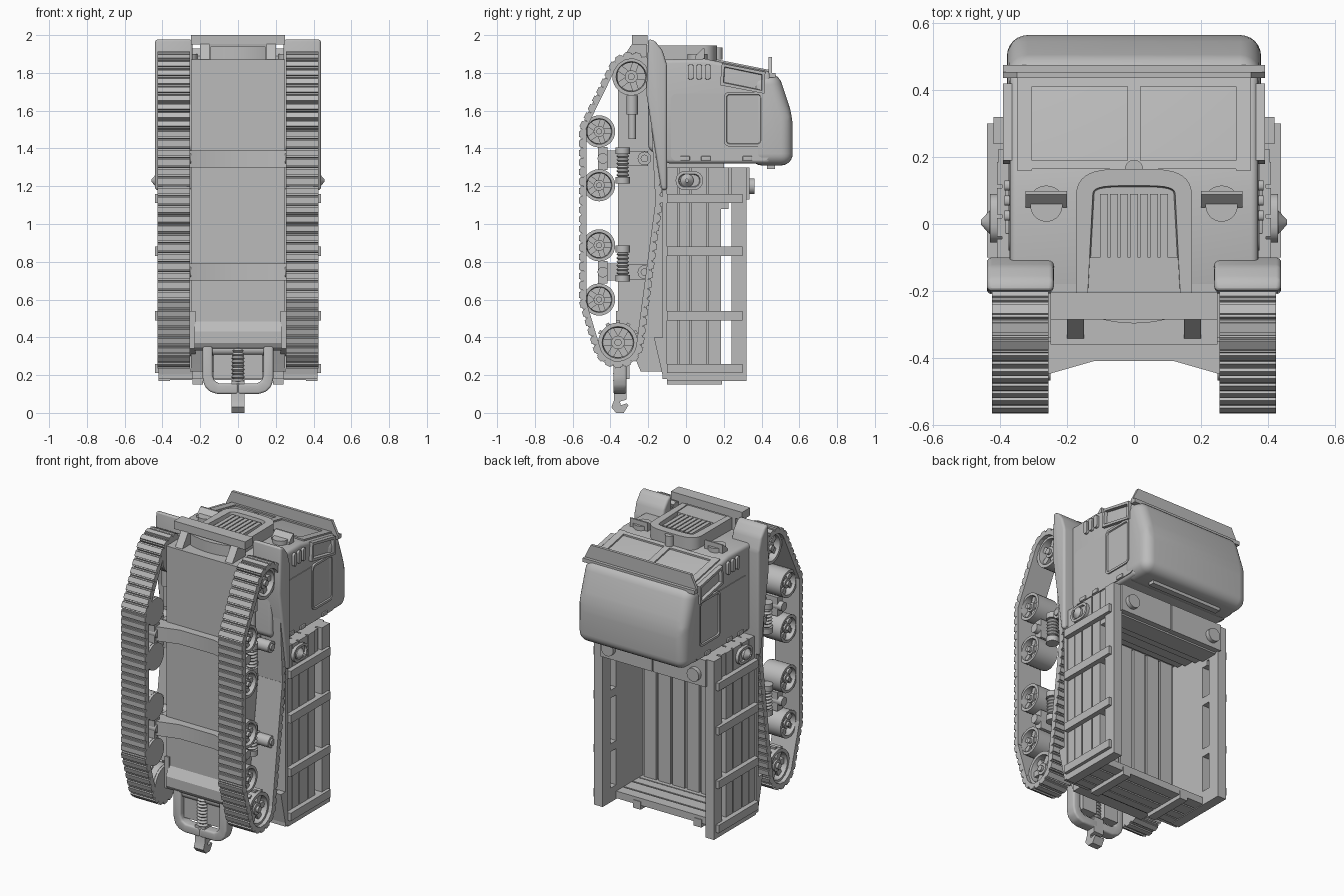
import bpy, bmesh, math
from mathutils import Vector, geometry

old = bpy.data.objects.get("Cube")
if old:
    bpy.data.objects.remove(old)

GREY = (0.5, 0.5, 0.5, 1)
grey = bpy.data.materials.new("plain grey")
grey.use_nodes = True
grey.diffuse_color = GREY
grey.node_tree.nodes["Principled BSDF"].inputs["Base Color"].default_value = GREY


def place(axis, t, p, q):
    """Point with t along the axis and p, q on the other two, in xyz order."""
    return {"x": (t, p, q), "y": (p, t, q), "z": (p, q, t)}[axis]


def prism(bm, pts, axis, a, b, rim=0, sink=0):
    lo = [bm.verts.new(place(axis, a, *p)) for p in pts]
    hi = [bm.verts.new(place(axis, b, *p)) for p in pts]
    bm.faces.new(lo)
    top = bm.faces.new(hi)
    n = len(pts)
    for i in range(n):
        j = (i + 1) % n
        bm.faces.new((lo[i], lo[j], hi[j], hi[i]))
    bmesh.ops.recalc_face_normals(bm, faces=bm.faces)
    if rim:
        bmesh.ops.inset_region(bm, faces=[top], thickness=rim)
        bmesh.ops.inset_region(bm, faces=[top], thickness=0.004, depth=-sink)


def box(bm, x, y, z):
    prism(bm, [(x[0], y[0]), (x[1], y[0]), (x[1], y[1]), (x[0], y[1])], "z", *z)


def lathe(bm, axis, centre, profile, n=24):
    """Spin a closed profile of (along axis, radius) points."""
    rings = []
    for t, r in profile:
        rings.append([bm.verts.new(place(axis, t, centre[0] + r * math.cos(k * math.tau / n),
                                         centre[1] + r * math.sin(k * math.tau / n))) for k in range(n)])
    for i, ring in enumerate(rings):
        nxt = rings[(i + 1) % len(rings)]
        for k in range(n):
            bm.faces.new((ring[k], ring[k - 1], nxt[k - 1], nxt[k]))


def coil(bm, centre, low, high, r):
    """Ridged upright spring."""
    count = round((high - low) / .01)
    ridges = [(low + k * .01, r * .7 if k % 2 else r) for k in range(count + 1)]
    lathe(bm, "z", centre, [(low, .005)] + ridges + [(high, .005)], 16)


def rod(bm, axis, centre, a, b, r, n=20):
    prism(bm, [(centre[0] + r * math.cos(k * math.tau / n), centre[1] + r * math.sin(k * math.tau / n))
               for k in range(n)], axis, a, b)


def rounded(p, q, r, n=5):
    """Rounded rectangle between corners p and q."""
    out = []
    for c, (u, v) in enumerate([(q[0] - r, q[1] - r), (p[0] + r, q[1] - r),
                                (p[0] + r, p[1] + r), (q[0] - r, p[1] + r)]):
        for k in range(n):
            a = (c + k / (n - 1)) * math.pi / 2
            out.append((u + r * math.cos(a), v + r * math.sin(a)))
    return out


def done(name, bm, mirror=False, bevel=0, segs=4):
    bmesh.ops.recalc_face_normals(bm, faces=bm.faces)
    if bevel:
        sharp = [e for e in bm.edges if e.is_manifold and e.calc_face_angle(0) > 0.25]
        bmesh.ops.bevel(bm, geom=sharp, offset=bevel, segments=segs, profile=0.5, affect="EDGES", clamp_overlap=True)
    me = bpy.data.meshes.new(name)
    bm.to_mesh(me)
    bm.free()
    me.materials.append(grey)
    ob = bpy.data.objects.new(name, me)
    bpy.context.collection.objects.link(ob)
    bpy.ops.object.select_all(action="DESELECT")
    ob.select_set(True)
    bpy.context.view_layer.objects.active = ob
    bpy.ops.object.shade_smooth_by_angle(angle=math.radians(25))
    if mirror:
        ob.modifiers.new("mirror", "MIRROR")


def boxes(name, items, mirror=False, bevel=0):
    bm = bmesh.new()
    for b in items:
        box(bm, *b)
    done(name, bm, mirror, bevel)


def shape(name, pts, axis, a, b, mirror=False, bevel=0, segs=4, rim=0, sink=0):
    bm = bmesh.new()
    prism(bm, pts, axis, a, b, rim, sink)
    done(name, bm, mirror, bevel, segs)


# Hull, cross straps and bumper
shape("hull", [(-.36, .485), (-.36, 1.87), (-.1, 1.87), (-.1, .22), (-.24, .22), (-.3, .36)], "x", -.25, .25)
shape("axle_housing", [(-.3, .485), (-.36, .485), (-.395, .43), (-.395, .37), (-.38, .345), (-.35, .33), (-.3, .33)],
      "x", -.23, .23)
strap = [(-.3, -.35), (-.26, -.45), (-.12, -.41), (.12, -.41), (.26, -.45), (.3, -.35)]
for name, z in (("front_cross_strap", 1.3), ("rear_cross_strap", .7)):
    shape(name, strap, "z", z, z + .09)
boxes("bumper", [((-.25, .25), (-.285, -.205), (1.95, 2))])
shape("bumper_bracket", [(-.35, 1.86), (-.28, 1.96), (-.21, 1.96), (-.21, 1.86)], "x", .15, .2, True)
nose = [(x * .0145, -.297 + x * x * .00027) for x in range(-10, 11)]
shape("nose_panel", nose + [(.145, -.1), (-.145, -.1)], "z", 1.86, 1.94)
shape("rear_side_plate", [(-.37, .54), (-.37, .34), (-.24, .3), (-.24, .22), (-.18, .22), (-.18, .54)],
      "x", .225, .255, True)

# Tracks: belt wrapped around the wheels
wheels = [(-.29, 1.78, .115), (-.46, 1.49, .09), (-.46, .6, .09), (-.36, .373, .12), (-.23, 1.12, .09)]
ring = [Vector((y + r * math.cos(k * math.tau / 48), z + r * math.sin(k * math.tau / 48)))
        for y, z, r in wheels for k in range(48)]
loop = [ring[i] for i in geometry.convex_hull_2d(ring)]
loop.append(loop[0])
total = sum((b - a).length for a, b in zip(loop, loop[1:]))
links = 72
pitch = total / links
bm = bmesh.new()
want, run = 0, 0
for a, b in zip(loop, loop[1:]):
    d = (b - a).normalized()
    out = Vector((d.y, -d.x))
    if out.dot(a - Vector((-.35, 1.1))) < 0:
        out = -out
    while want < links and want * pitch < run + (b - a).length:
        c = a + d * (want * pitch - run)
        for half, low, high in ((.52, -.022, .008), (.34, 0, .016)):
            h = d * pitch * half
            prism(bm, [c - h + out * low, c + h + out * low, c + h * .9 + out * high, c - h * .9 + out * high],
                  "x", .255, .425)
        want += 1
    run += (b - a).length
done("track", bm, True)


# Spoked wheels
def wheel(name, y, z, r, spokes, teeth=0):
    bm = bmesh.new()
    lathe(bm, "x", (y, z), [(.27, r), (.4, r), (.4, r * .8), (.36, r * .74), (.27, r * .74)], 28)
    rod(bm, "x", (y, z), .26, .39, r * .34)
    rod(bm, "x", (y, z), .39, .405, r * .18)
    rod(bm, "x", (y, z), .255, .3, r * .98, 28)
    for k in range(spokes + teeth):
        tooth = k >= spokes
        t = k * math.tau / (teeth if tooth else spokes)
        u, v, c = Vector((math.cos(t), math.sin(t))), Vector((-math.sin(t), math.cos(t))), Vector((y, z))
        p, q, w = (r * .95, r * 1.1, r * .1) if tooth else (r * .2, r * .77, r * .17)
        prism(bm, [c + u * p - v * w, c + u * q - v * w, c + u * q + v * w, c + u * p + v * w], "x", .31, .38)
    done(name, bm, True)


wheel("front_idler", -.29, 1.78, .1, 5)
for i, z in enumerate((1.49, 1.205, .887, .6)):
    wheel("road_wheel_%d" % (i + 1), -.46, z, .085, 5)
wheel("drive_sprocket", -.36, .373, .105, 6, 12)

# Suspension: springs, pivots and rocker arms
for name, z, pivot in (("front", 1.31, 1.347), ("rear", .79, .745)):
    bm = bmesh.new()
    coil(bm, (.33, -.335), z - .07, z + .07, .034)
    for s in (-1, 1):
        rod(bm, "z", (.33, -.335), z + s * .06, z + s * .095, .038)
    done(name + "_spring", bm, True)
    bm = bmesh.new()
    rod(bm, "x", (-.22, pivot), .2, .39, .036)
    rod(bm, "x", (-.22, pivot), .39, .4, .02)
    rod(bm, "x", (-.44, pivot), .25, .38, .028)
    box(bm, (.26, .35), (-.465, -.415), (pivot - .06, pivot + .06))
    box(bm, (.25, .3), (-.34, -.2), (pivot - .04, pivot + .04))
    done(name + "_rocker_pivot", bm, True)
bm = bmesh.new()
rod(bm, "z", (.3, -.285), 1.45, 1.68, .02)
rod(bm, "z", (.3, -.285), 1.58, 1.68, .03)
done("track_tensioner", bm, True)

# Mudguards
shape("front_mudguard", [(-.21, 1.69), (-.2, 1.98), (-.165, 1.97), (-.125, 1.92), (-.1, 1.84), (-.1, 1.18), (-.13, 1.18)],
      "x", .24, .44, True, .018)
boxes("rear_mudguard", [((.24, .42), (-.125, -.1), (.18, 1.2))], True)
shape("rear_mudflap", [(-.17, .4), (-.12, .18), (-.1, .18), (-.1, .4)], "x", .24, .42, True)

# Cab with rounded roof
shape("cab_body", [(-.2, 1.4), (-.2, 1.87), (.1, 1.875), (.17, 1.86), (.45, 1.805), (.45, 1.32), (-.1, 1.32)],
      "x", -.372, .372, bevel=.022)
shape("cab_roof", [(.34, 1.31), (.34, 1.79), (.487, 1.805), (.565, 1.57), (.565, 1.31)],
      "x", -.38, .38, bevel=.062, segs=6)
boxes("cab_rear_sill", [((-.25, .25), (.43, .47), (1.29, 1.34)), ((-.3, .3), (-.1, .2), (1.28, 1.34))])
shape("roof_visor", [(-.392, .44), (.392, .44), (.392, .475), (-.392, .475)], "z", 1.775, 1.8)
visor = [(-.392, 1.8), (.392, 1.8), (.35, 1.885), (-.35, 1.885)]
shape("roof_visor_lip", visor, "y", .437, .455)


def slope(y, lift):
    return 1.86 - (y - .17) * .2 + lift


bm = bmesh.new()
for x0, x1, y0, y1 in ((0, .02, .16, .44), (.305, .35, .16, .44), (0, .35, .165, .19), (0, .35, .412, .44)):
    prism(bm, [(y0, slope(y0, -.02)), (y1, slope(y1, -.02)), (y1, slope(y1, .01)), (y0, slope(y0, .01))], "x", x0, x1)
done("windshield_frame", bm, True)
shape("side_window", [(.18, 1.735), (.19, 1.85), (.42, 1.805), (.415, 1.69)], "x", .36, .392, True, rim=.022, sink=.02)
shape("door", rounded((-.08, 1.335), (.44, 1.69), .03), "x", .36, .376, True)
shape("door_panel", rounded((.2, 1.41), (.41, 1.7), .03), "x", .36, .384, True, rim=.014, sink=.01)
boxes("door_hinge", [((.36, .385), (y, y + .05), (1.335, 1.36)) for y in (-.03, .08, .3)], True, .004)
bm = bmesh.new()
for y in (.025, .07, .115):
    prism(bm, rounded((y - .015, 1.765), (y + .015, 1.845), .012), "x", .36, .388)
done("side_louvers", bm, True, .005)

# Radiator shell, grille bars and cap
arch = [(.174, -.25)] + [(.174 * math.copysign(abs(math.cos(a)) ** .5, math.cos(a)), .075 + .09 * math.sin(a) ** .8)
                         for a in [k * math.pi / 20 for k in range(1, 20)]] + [(-.174, -.25)]
shape("radiator_shell", arch, "z", 1.8, 1.945, rim=.05, sink=.025)
boxes("grille_bars", [((x * .03 - .012, x * .03 + .012), (-.2, .09), (1.88, 1.938)) for x in range(-3, 4)])
bm = bmesh.new()
rod(bm, "z", (0, .165), 1.87, 1.935, .027)
done("radiator_cap", bm)

# Headlamps with hoods
bm = bmesh.new()
rod(bm, "z", (.262, .055), 1.85, 1.9, .048, 28)
done("headlamp", bm, True)
hood = [(.262 + .055 * math.cos(k * math.pi / 14), .06 + .055 * math.sin(k * math.pi / 14)) for k in range(15)]
shape("headlamp_hood", hood, "z", 1.85, 1.9, True)
shape("headlamp_peak", [(.05, 1.86), (.05, 1.89), (.088, 1.928), (.098, 1.928), (.098, 1.86)], "x", .2, .325, True)

# Cargo bed
planks = [(-.1, -.045), (-.038, .018), (.028, .108), (.118, .185)]
boxes("bed_floor", [((-.4, .4), (-.11, -.085), (.18, 1.3))]
      + [((x * .1 - .042, x * .1 + .042), (-.09, -.07), (.2, 1.25)) for x in range(-3, 4)])
boxes("bed_side_planks", [((.37, .41), p, (.18, 1.3)) for p in planks] + [((.36, .395), (-.1, .185), (.18, 1.3))], True)
boxes("bed_top_rail", [((.36, .42), (.24, .32), (.17, 1.3))], True)
boxes("bed_side_straps", [((.36, .44), (-.1, .3), (z, z + .05)) for z in (.21, .49, .83, 1.11)], True)
boxes("bed_corner_posts", [((.36, .42), (-.1, .3), (.17, .24)), ((.36, .405), (.18, .225), (1.08, 1.3))], True)
boxes("tailgate_planks", [((-.4, .4), p, (.175, .22)) for p in planks] + [((-.4, .4), (-.1, .18), (.185, .21))])
boxes("tailgate_straps", [((.185, .24), (-.1, .19), (.15, .2))], True)
boxes("bed_front_wall", [((-.38, .38), p, (1.2 - .02 * i, 1.3)) for i, p in enumerate(planks + [(.185, .3)])])
boxes("bed_front_board", [((.004, .37), (.29, .335), (1.13, 1.3))], True)
bm = bmesh.new()
rod(bm, "y", (.3, 1.2), .32, .362, .042)
done("board_knob", bm, True)

# Oval side lamps
shape("side_lamp", rounded((-.055, 1.18), (.09, 1.28), .048), "x", .39, .43, True, rim=.015, sink=.012)
bm = bmesh.new()
lathe(bm, "x", (.005, 1.23), [(.4, .035), (.432, .035), (.457, .008), (.4, .008)])
done("side_lamp_cone", bm, True)

# Towing loop, spring and hook
shape("tow_loop", [(0, .1), (.11, .1), (.15, .113), (.176, .14), (.187, .18), (.187, .36), (.135, .36), (.135, .2),
                   (.125, .17), (.1, .155), (0, .155)], "y", -.385, -.315, True, .012)
bm = bmesh.new()
rod(bm, "x", (-.34, .335), -.187, .187, .03)
box(bm, (.03, .13), (-.355, -.3), (.18, .35))
done("tow_loop_mount", bm, True)
bm = bmesh.new()
coil(bm, (0, -.35), .15, .35, .036)
done("tow_spring", bm)
shape("tow_hook", [(-.38, .17), (-.38, .07), (-.395, .03), (-.37, 0), (-.33, 0), (-.305, .04), (-.315, .05), (-.345, .04),
                   (-.35, .06), (-.315, .07), (-.315, .17)], "x", -.034, .034)
